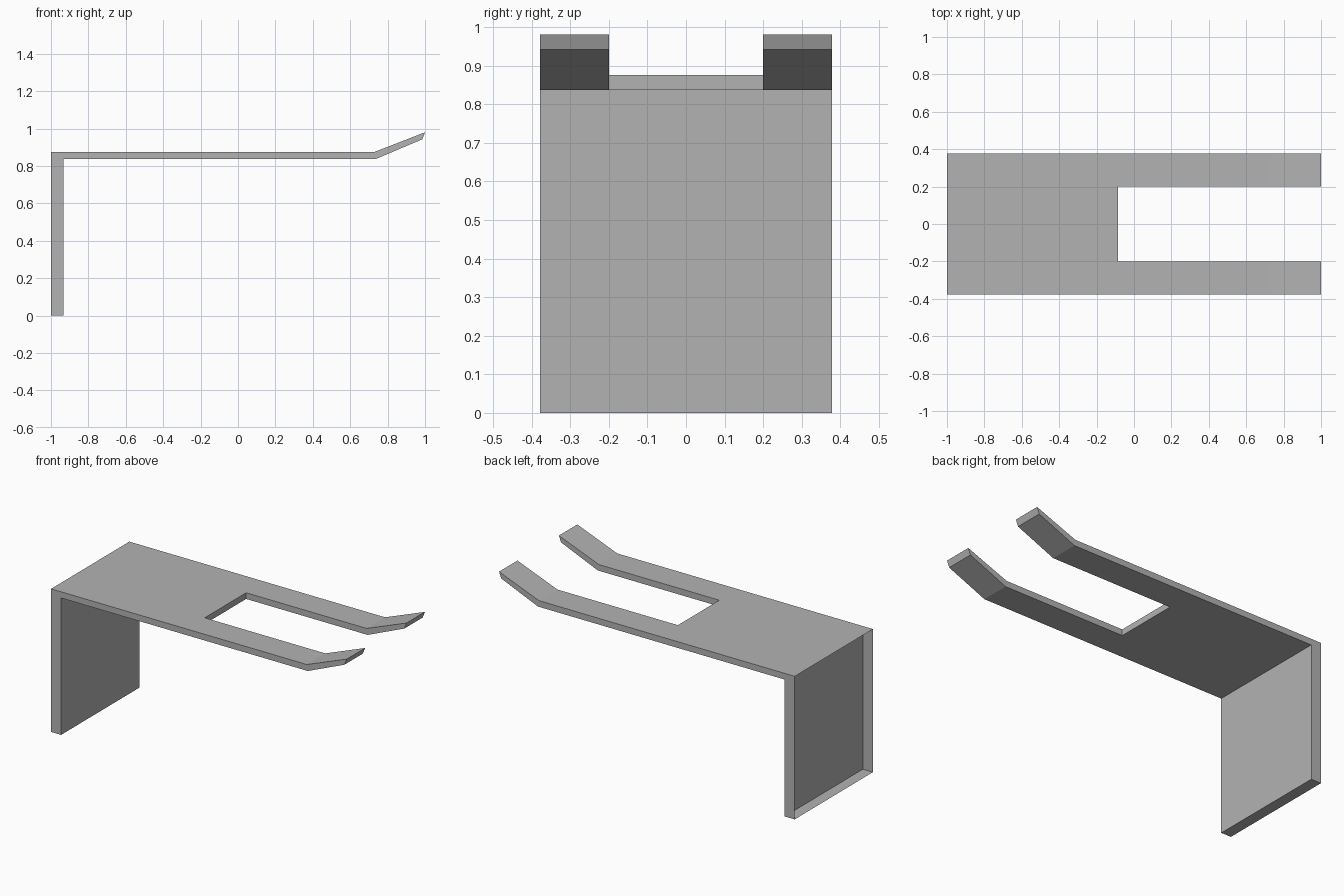
import bpy
import bmesh

cube = bpy.data.objects.get("Cube")
if cube:
    bpy.data.objects.remove(cube, do_unlink=True)

# Plain grey for the whole part
grey = bpy.data.materials.new("plain grey")
grey.use_nodes = True
colour = (0.45, 0.45, 0.45, 1.0)
grey.diffuse_color = colour
grey.node_tree.nodes["Principled BSDF"].inputs["Base Color"].default_value = colour

# Side profile: (outer x, z) and (inner x, z) from the foot, up the leg and along to the tips
stations = [((-1.0, 0.0), (-0.932, 0.0)),
            ((-1.0, 0.875), (-0.932, 0.837)),
            ((-0.085, 0.875), (-0.085, 0.837)),
            ((0.73, 0.875), (0.737, 0.837)),
            ((1.0, 0.98), (0.985, 0.942))]
lanes = [-0.378, -0.2, 0.2, 0.378]
LEG, PLATE = 0, 1


def solid(seg, lane):
    """True where there is sheet; the middle lane stops at the notch."""
    return 0 <= seg < 4 and 0 <= lane < 3 and not (lane == 1 and seg > PLATE)


bm = bmesh.new()
grid = [[[bm.verts.new((x, y, z)) for x, z in pair] for y in lanes] for pair in stations]

for s in range(4):
    for l in range(3):
        if not solid(s, l):
            continue
        a, b, c, d = grid[s][l], grid[s + 1][l], grid[s + 1][l + 1], grid[s][l + 1]
        # Outer skin, left open on the back of the hollow leg
        if s != LEG:
            bm.faces.new((a[0], b[0], c[0], d[0]))
        # Inner skin
        bm.faces.new((d[1], c[1], b[1], a[1]))
        # Edge walls wherever the sheet ends
        for p, q, ns, nl in ((a, b, s, l - 1), (b, c, s + 1, l),
                             (c, d, s, l + 1), (d, a, s - 1, l)):
            if not solid(ns, nl):
                bm.faces.new((p[1], q[1], q[0], p[0]))

bmesh.ops.recalc_face_normals(bm, faces=bm.faces)
# Merge coplanar cells into clean flat faces
bmesh.ops.dissolve_limit(bm, angle_limit=0.01, verts=bm.verts, edges=bm.edges)
bm.verts.index_update()

mesh = bpy.data.meshes.new("forked_bracket")
bm.to_mesh(mesh)
bm.free()
mesh.materials.append(grey)
bracket = bpy.data.objects.new("forked_bracket", mesh)
bpy.context.collection.objects.link(bracket)
